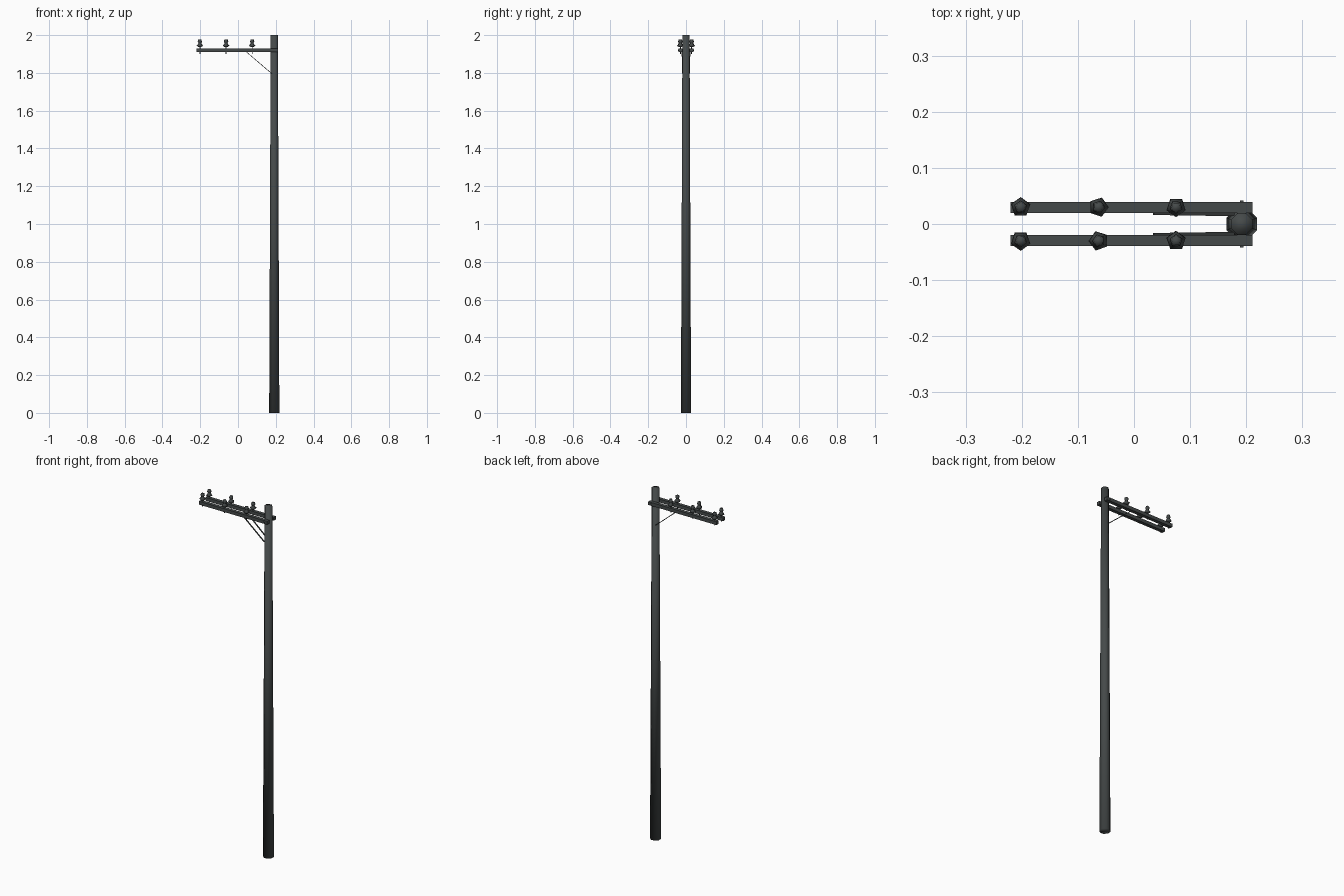
import bpy, math
from mathutils import Vector

if "Cube" in bpy.data.objects:
    bpy.data.objects.remove(bpy.data.objects["Cube"])


def material(name, rgb):
    m = bpy.data.materials.new(name)
    m.diffuse_color = (*rgb, 1)
    m.use_nodes = True
    m.node_tree.nodes["Principled BSDF"].inputs["Base Color"].default_value = m.diffuse_color
    return m


GREY = material("dark_weathered_grey", (0.06, 0.068, 0.068))


def finish(name, smooth=True):
    ob = bpy.context.object
    ob.name = name
    ob.data.materials.append(GREY)
    if smooth:
        bpy.ops.object.shade_smooth()
    return ob


def box(name, lo, hi):
    lo, hi = Vector(lo), Vector(hi)
    bpy.ops.mesh.primitive_cube_add(size=1, location=(lo + hi) / 2)
    bpy.context.object.scale = hi - lo
    return finish(name, False)


def lathe(name, profile, sides, loc):
    """Revolve (radius, z) rings, capped at both ends."""
    verts = [(r * math.cos(2 * math.pi * i / sides), r * math.sin(2 * math.pi * i / sides), z)
             for r, z in profile for i in range(sides)]
    faces = [tuple(reversed(range(sides))),
             tuple(range(len(verts) - sides, len(verts)))]
    for k in range(len(profile) - 1):
        for i in range(sides):
            a, b = k * sides + i, k * sides + (i + 1) % sides
            faces.append((a, b, b + sides, a + sides))
    me = bpy.data.meshes.new(name)
    me.from_pydata(verts, [], faces)
    ob = bpy.data.objects.new(name, me)
    bpy.context.collection.objects.link(ob)
    ob.location = loc
    bpy.context.view_layer.objects.active = ob
    bpy.ops.object.select_all(action='DESELECT')
    ob.select_set(True)
    return finish(name)


def bar(name, a, b, w, d):
    """Flat strip between two points."""
    a, b = Vector(a), Vector(b)
    bpy.ops.mesh.primitive_cube_add(size=1, location=(a + b) / 2)
    ob = bpy.context.object
    ob.scale = (w, d, (b - a).length)
    ob.rotation_euler = (b - a).to_track_quat('Z', 'Y').to_euler()
    return finish(name, False)


# Tapered eight-sided pole with flats facing the axes
pole = lathe("pole", [(0.0292, 0), (0.0205, 2.0)], 8, (0.192, 0, 0))
pole.rotation_euler.z = math.pi / 8

for side, tag in ((-1, "front"), (1, "back")):
    # Crossarm
    ys = sorted((side * 0.0195, side * 0.039))
    box(f"{tag}_crossarm", (-0.22, ys[0], 1.911), (0.211, ys[1], 1.93))
    # Diagonal brace from the arm's inner face to the pole
    bar(f"{tag}_brace", (0.035, side * 0.0195, 1.919), (0.178, side * 0.0175, 1.797), 0.007, 0.003)
    # Insulators on pins passing through the arm
    for n, x in enumerate((-0.202, -0.063, 0.075)):
        lathe(f"{tag}_pin_{n}", [(0.0025, 1.901), (0.0025, 1.945)], 5, (x, side * 0.03, 0))
        ins = lathe(f"{tag}_insulator_{n}",
                    [(0.008, 1.937), (0.018, 1.944), (0.009, 1.954),
                     (0.008, 1.959), (0.012, 1.964), (0.009, 1.976)], 5, (x, side * 0.03, 0))
        ins.rotation_euler.z = n * 2.2 + side * 0.3

# Through bolt joining the crossarms at the pole
bar("through_bolt", (0.192, -0.042, 1.92), (0.192, 0.042, 1.92), 0.006, 0.006)
